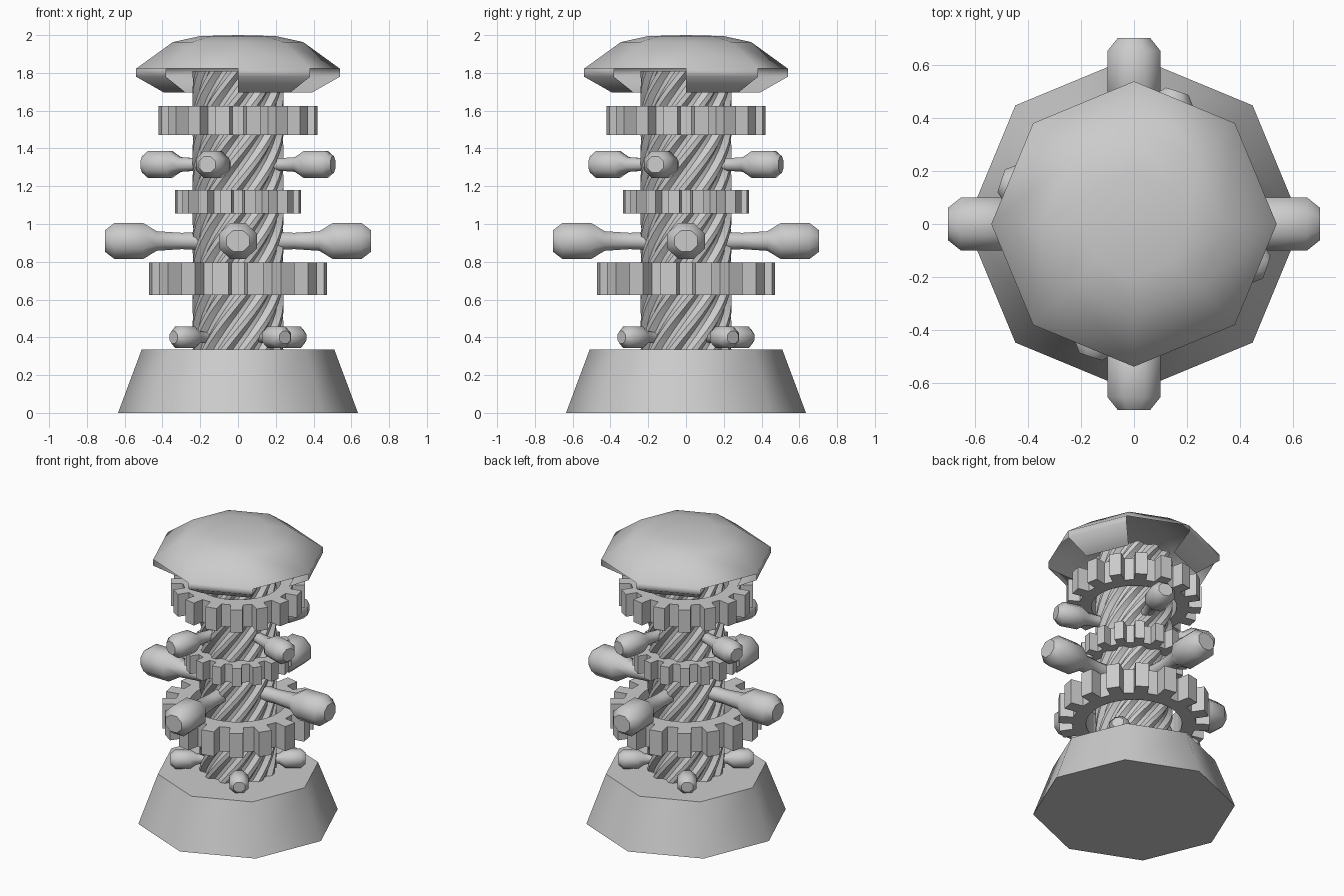
import bpy, bmesh
from math import sin, cos, pi, radians

if "Cube" in bpy.data.objects:
    bpy.data.objects.remove(bpy.data.objects["Cube"])


def make(name, verts, faces, smooth=None):
    me = bpy.data.meshes.new(name)
    me.from_pydata(verts, [], faces)
    bm = bmesh.new()
    bm.from_mesh(me)
    bmesh.ops.recalc_face_normals(bm, faces=bm.faces)
    bm.to_mesh(me)
    bm.free()
    ob = bpy.data.objects.new(name, me)
    bpy.context.collection.objects.link(ob)
    if smooth:
        bpy.ops.object.select_all(action='DESELECT')
        ob.select_set(True)
        bpy.context.view_layer.objects.active = ob
        bpy.ops.object.shade_smooth_by_angle(angle=radians(smooth))
    return ob


def loft(rings, closed=False):
    """Quads between equal-length rings; closed joins last ring to first."""
    n = len(rings[0])
    verts = [v for r in rings for v in r]
    faces = []
    for i in range(len(rings) if closed else len(rings) - 1):
        a, b = i * n, (i + 1) % len(rings) * n
        faces += [(a + j, a + (j + 1) % n, b + (j + 1) % n, b + j) for j in range(n)]
    return verts, faces


def ring(r, z, n=8):
    return [(r * cos(2 * pi * i / n), r * sin(2 * pi * i / n), z) for i in range(n)]


# octagonal base
v, f = loft([ring(0.635, 0), ring(0.51, 0.335)])
make("base", v, f + [tuple(range(8))[::-1], tuple(range(8, 16))], 60)

# twisted ribbed column
TEETH, ROWS = 12, 32
rows = []
for k in range(ROWS):
    t = k / (ROWS - 1)
    rows.append([])
    for i in range(TEETH * 4):
        r = 0.242 if i % 4 in (1, 2) else 0.215
        a = 2 * pi * i / (TEETH * 4) + radians(285) * t
        rows[-1].append((r * cos(a), r * sin(a), 0.335 + 1.475 * t))
make("twisted_column", *loft(rows), 30)


# ring gears, gap centred on each axis
def gear(name, R, z0, z1, n=16):
    def loop(inner, z):
        pts = []
        for i in range(n):
            for off, r in ((-.28, .82), (-.23, 1), (.23, 1), (.28, .82)):
                a = 2 * pi * (i + 0.5 + off) / n
                q = R * (0.635 if inner else r)
                pts.append((q * cos(a), q * sin(a), z))
        return pts
    make(name, *loft([loop(0, z0), loop(0, z1), loop(1, z1), loop(1, z0)], True))


gear("lower_gear", 0.475, 0.625, 0.795)
gear("middle_gear", 0.336, 1.055, 1.18)
gear("upper_gear", 0.422, 1.47, 1.625)

# four-way handle sets: the same knob at different scales
KNOB = [(.17, .05), (.30, .046), (.43, .055), (.50, .1), (.655, .1), (.705, .06)]


def handles(name, s, z, turn):
    for q in range(4):
        a = radians(turn + 90 * q)
        rings = []
        for d, r in KNOB:
            rg = []
            for i in range(8):
                b = 2 * pi * (i + 0.5) / 8
                u, w = r * 1.09 * cos(b), r * 1.02 * sin(b)
                rg.append((s * (d * cos(a) - u * sin(a)),
                           s * (d * sin(a) + u * cos(a)), z + s * w))
            rings.append(rg)
        v, f = loft(rings)
        m = len(v)
        make(f"{name}_{q + 1}", v, f + [tuple(range(8)), tuple(range(m - 8, m))], 50)


handles("small_handle", 0.6, 0.40, 36)
handles("large_handle", 1.0, 0.91, 0)
handles("medium_handle", 0.75, 1.315, -18)

# cap: octagonal dome with an inward-curled flap on every other side
v, f = loft([ring(r, z) for r, z in
             ((0.20, 1.995), (0.345, 1.963), (0.54, 1.822), (0.54, 1.78), (0.39, 1.695))])
f = [q for k, q in enumerate(f) if k < 16 or k % 2 == 0]
top = len(v)
v.append((0, 0, 2.0))
f += [(i, (i + 1) % 8, top) for i in range(8)]
make("cap", v, f, 60)
